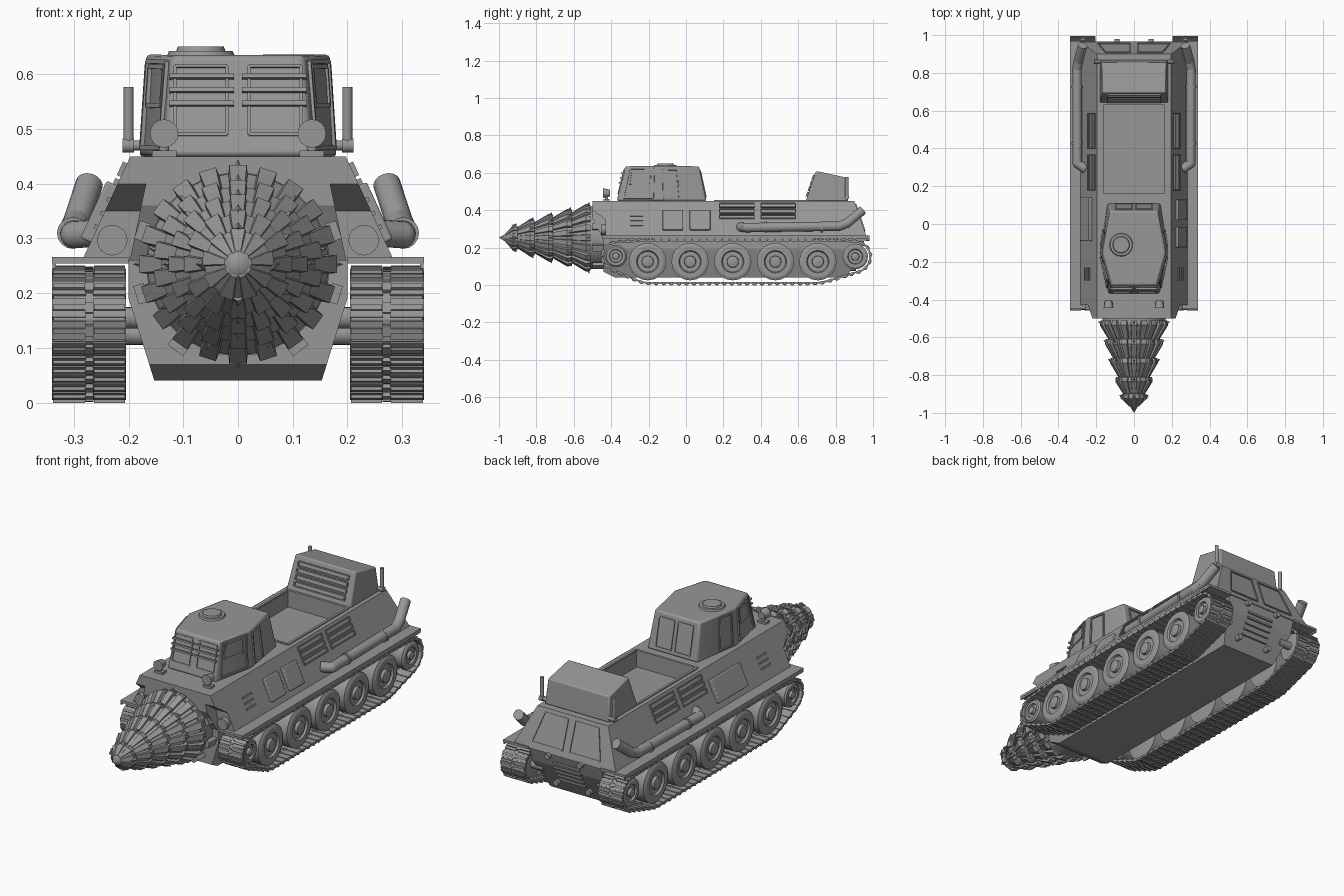
import bpy, bmesh, math
from mathutils import Vector as V, Matrix, geometry

old = bpy.data.objects.get("Cube")
if old:
    bpy.data.objects.remove(old)

GREY = (0.31, 0.31, 0.31, 1)
mat = bpy.data.materials.new("steel grey")
mat.use_nodes = True
mat.diffuse_color = GREY
bsdf = mat.node_tree.nodes["Principled BSDF"]
bsdf.inputs["Base Color"].default_value = GREY
bsdf.inputs["Roughness"].default_value = 0.7
made = []


def axes(x, y, z, origin):
    return Matrix.Translation(origin) @ Matrix((x, y, z)).transposed().to_4x4()


def facing(n, origin):
    n = V(n).normalized()
    x = V((1, 0, 0)) if abs(n.z) > 0.999 else V((0, 0, 1)).cross(n).normalized()
    return axes(x, n.cross(x), n, V(origin))


def box(bm, centre, size, n=(0, 0, 1)):
    bmesh.ops.create_cube(bm, size=1, matrix=facing(n, centre) @ Matrix.Diagonal((*size, 1)))


def bar(bm, p, q, w, t, n):
    """Flat bar from p to q lying on a surface with normal n."""
    p, q, n = V(p), V(q), V(n).normalized()
    x = (q - p).normalized()
    m = axes(x, n.cross(x), n, (p + q) / 2)
    bmesh.ops.create_cube(bm, size=1, matrix=m @ Matrix.Diagonal(((q - p).length, w, t, 1)))


def frame(bm, corners, w, t, n):
    for i in range(4):
        bar(bm, corners[i - 1], corners[i], w, t, n)


def cyl(bm, p, q, r, r2=None, seg=16):
    p, q = V(p), V(q)
    bmesh.ops.create_cone(bm, cap_ends=True, segments=seg, radius1=r, radius2=r if r2 is None else r2,
                          depth=(q - p).length, matrix=facing(q - p, (p + q) / 2))


def tube(bm, pts, r):
    for p, q in zip(pts, pts[1:]):
        cyl(bm, p, q, r)
    for p in pts[1:-1]:
        bmesh.ops.create_uvsphere(bm, u_segments=16, v_segments=8, radius=r, matrix=Matrix.Translation(p))


def loft(bm, rings):
    rings = [[bm.verts.new(p) for p in ring] for ring in rings]
    n = len(rings[0])
    for a, b in zip(rings, rings[1:]):
        for i in range(n):
            bm.faces.new((a[i - 1], a[i], b[i], b[i - 1]))
    bm.faces.new(rings[0])
    bm.faces.new(rings[-1])


def slab(bm, profile, width):
    """Side profile (y, z) spread to a half width that depends on height."""
    loft(bm, [[(s * width(z), y, z) for y, z in profile] for s in (-1, 1)])


def taper(z0, w0, z1, w1):
    return lambda z: w0 + (w1 - w0) * (z - z0) / (z1 - z0)


def finish(bm, name, mirror=False, bevel=0):
    bmesh.ops.recalc_face_normals(bm, faces=bm.faces)
    me = bpy.data.meshes.new(name)
    bm.to_mesh(me)
    bm.free()
    me.materials.append(mat)
    ob = bpy.data.objects.new(name, me)
    bpy.context.collection.objects.link(ob)
    if mirror:
        ob.modifiers.new("mirror", 'MIRROR')
    if bevel:
        b = ob.modifiers.new("bevel", 'BEVEL')
        b.width, b.segments = bevel, 2
    made.append(ob)
    return ob


# Hull: lower tub, waist and sloped upper body
bm = bmesh.new()
slab(bm, [(-.44, .19), (-.44, .07), (-.38, .04), (.86, .04), (.94, .19)], taper(.04, .153, .19, .2))
slab(bm, [(-.44, .26), (-.44, .19), (.94, .19), (.96, .26)], lambda z: .2)
slab(bm, [(-.5, .44), (-.5, .36), (-.45, .26), (-.4, .26), (-.4, .44)], taper(.26, .198, .44, .16))
finish(bm, "lower_hull")
bm = bmesh.new()
slab(bm, [(-.5, .45), (-.5, .4), (-.43, .35), (-.43, .26), (.965, .26), (.9, .45)], taper(.26, .285, .45, .197))
upper = finish(bm, "upper_hull")

# Cargo bed cut into the deck
bm = bmesh.new()
box(bm, (0, .395, .44), (.325, .47, .14))
cutter = finish(bm, "bed_cutter")
cutter.hide_render = True
cutter.hide_set(True)
cutter.display_type = 'WIRE'
cut = upper.modifiers.new("bed", 'BOOLEAN')
cut.object, cut.operation, cut.solver = cutter, 'DIFFERENCE', 'EXACT'
made.remove(cutter)
bm = bmesh.new()
frame(bm, [(-.17, .155, .45), (.17, .155, .45), (.17, .635, .45), (-.17, .635, .45)], .012, .01, (0, 0, 1))
finish(bm, "bed_rim")

# Fenders
bm = bmesh.new()
box(bm, (.27, .26, .26), (.14, 1.42, .012))
box(bm, (.336, .26, .255), (.006, 1.42, .02))
finish(bm, "fender", True)

# Cab with a six-sided plan
low = [(.135, -.37, .45), (.18, -.15, .45), (.14, .11, .45)]
top = [(.12, -.325, .635), (.168, -.15, .637), (.125, .07, .635)]
ring = lambda side: side + [(-x, y, z) for x, y, z in reversed(side)]
bm = bmesh.new()
loft(bm, [ring(low), ring(top)])
finish(bm, "cab", bevel=.009)

# Cab windows, grilles and doors
bm = bmesh.new()


def cab_point(i, u, v):
    return V(low[i]).lerp(V(low[i + 1]), u).lerp(V(top[i]).lerp(V(top[i + 1]), u), v)


def cab_frame(i, u0, u1, v0, v1):
    n = (V(low[i + 1]) - V(low[i])).cross(V(top[i]) - V(low[i]))
    frame(bm, [cab_point(i, u, v) for u, v in ((u0, v0), (u1, v0), (u1, v1), (u0, v1))], .008, .012, n)


cab_frame(0, .22, .78, .5, .88)
cab_frame(0, .15, .88, .08, .93)
cab_frame(1, .12, .45, .08, .9)
front_n = (0, -.185, .045)
front = lambda x, z: V((x, -.37 + (z - .45) * .243, z))
frame(bm, [front(.02, .49), front(.115, .49), front(.115, .615), front(.02, .615)], .006, .01, front_n)
for z in (.545, .57, .595):
    bar(bm, front(.007, z), front(.125, z), .008, .026, front_n)
back = lambda x, z: V((x, .11 - (z - .45) * .216, z))
frame(bm, [back(.01, .47), back(.095, .47), back(.095, .61), back(.01, .61)], .006, .01, (0, .185, .04))
finish(bm, "cab_frames", True)

bm = bmesh.new()
for z0, z1, r, r2 in ((.63, .643, .064, .058), (.643, .651, .045, .042)):
    cyl(bm, (-.068, -.11, z0), (-.068, -.11, z1), r, r2, 24)
finish(bm, "roof_hatch")

# Rear engine housing with front louvres
bm = bmesh.new()
slab(bm, [(.64, .45), (.695, .61), (.855, .575), (.868, .45)], taper(.45, .18, .61, .168))
finish(bm, "engine_housing", bevel=.006)
bm = bmesh.new()
face = lambda x, z: V((x, .64 + (z - .45) * .344, z))
for z in (.475, .505, .535, .565):
    frame(bm, [face(-.14, z), face(.14, z), face(.14, z + .02), face(-.14, z + .02)], .006, .016, (0, -.16, .055))
finish(bm, "housing_louvres")

# Side vents, slots and hatches lying on the sloped hull sides
slope_n = (.19, 0, .088)
slope = lambda y, z: V((.285 - (z - .26) * .463, y, z))
bm = bmesh.new()
for y in (.18, .4):
    for z in (.355, .385, .415):
        frame(bm, [slope(y, z), slope(y + .185, z), slope(y + .185, z + .02), slope(y, z + .02)], .005, .016, slope_n)
for z in (.32, .345, .37):
    bar(bm, slope(-.3, z), slope(-.23, z), .008, .012, slope_n)
finish(bm, "side_vents", True)
bm = bmesh.new()
for y in (-.125, .02):
    bar(bm, slope(y, .345), slope(y + .11, .345), .115, .03, slope_n)
bar(bm, (-.246, -.09, .345), (-.246, .14, .345), .115, .04, (-.19, 0, .088))
finish(bm, "side_hatches", bevel=.004)

# Rear panels, grille and tow hooks
bm = bmesh.new()
rear = lambda x, z: V((x, .965 - (z - .26) * .342, z))
rear_n = (0, .19, .065)
frame(bm, [rear(.02, .29), rear(.19, .29), rear(.15, .43), rear(.02, .43)], .006, .01, rear_n)
finish(bm, "rear_panels", True)
bm = bmesh.new()
for z in (.115, .14, .165, .19, .215):
    y = .86 + .08 * (z - .04) / .15 if z < .19 else .94 + .02 * (z - .19) / .07
    box(bm, (0, y, z), (.15, .016, .01))
for x in (-.09, .09):
    cyl(bm, (x, .96, .25), (x, .98, .25), .014)
    cyl(bm, (x, .87, .09), (x, .91, .09), .014)
finish(bm, "rear_grille")

# Exhaust pipes and upright stacks
bm = bmesh.new()
tube(bm, [V(p) for p in ((.255, .29, .31), (.3, .32, .307), (.302, .82, .315), (.295, .86, .33), (.272, .945, .4))], .025)
for y in (.42, .72):
    cyl(bm, (.302, y, .31), (.302, y + .012, .31), .029)
tube(bm, [V((.17, .86, .47)), V((.2, .86, .47)), V((.2, .86, .577))], .009)
cyl(bm, (.19, .86, .47), (.211, .86, .47), .013)
finish(bm, "exhaust_pipe", True)

# Headlights and lower lamps
bm = bmesh.new()
cyl(bm, (.135, -.445, .492), (.135, -.405, .492), .026, .018)
cyl(bm, (.135, -.425, .45), (.135, -.425, .48), .009)
box(bm, (.135, -.425, .455), (.045, .03, .012))
cyl(bm, (.23, -.455, .297), (.23, -.42, .297), .028)
finish(bm, "front_lamps", True)

# Drill: stepped cones with raised ribs and cutting spikes
AXIS = .253


def polar(r, a, y):
    return V((r * math.sin(a), y, AXIS + r * math.cos(a)))


bm = bmesh.new()
tiers = [(-.62, .13, -.51, .182, 20), (-.72, .105, -.61, .155, 18), (-.82, .078, -.71, .128, 16),
         (-.91, .052, -.81, .1, 12), (-.965, .025, -.9, .067, 9)]
for y0, r0, y1, r1, n in tiers:
    step = math.tau / n
    marks = [((k + f) * step, g) for k in range(n) for f, g in ((-.28, 1), (.28, 1), (.34, .91), (.66, .91))]
    loft(bm, [[polar(r * g, a, y) for a, g in marks]
              for r, y in ((r0, y0), (r1, y1 - .025), (r1 * .97, y1))])
    spikes = 4 if n == 20 else n // 2
    for k in range(spikes):
        a = k * math.tau / spikes
        cyl(bm, polar(r1 * .88, a, y1 - .02), polar(r1 + .01, a, y1 - .005), .014, 0, 4)
cyl(bm, (0, -.94, AXIS), (0, -1, AXIS), .036, 0, 16)
finish(bm, "drill")
bm = bmesh.new()
cyl(bm, (0, -.53, AXIS), (0, -.42, AXIS), .168, seg=32)
for deg in (36, 71, 107, 144):
    for s in (-1, 1):
        a = math.radians(deg * s)
        bar(bm, polar(.185, a, -.5), polar(.185, a, -.43), .035, .02, (math.sin(a), 0, math.cos(a)))
finish(bm, "drill_collar")

# Running gear
wheels = [(-.375, .155, .06)] + [(y, .125, .1) for y in (-.205, .022, .25, .478, .705)] + [(.905, .152, .068)]
section = [(.15, .34), (.3, .336), (.32, .322), (.55, .322), (.6, .332), (.85, .332), (1, .325), (1, .225), (.2, .22)]
bm = bmesh.new()
for y, z, r in wheels:
    loft(bm, [[(x, y + g * r * math.cos(k * math.tau / 20), z + g * r * math.sin(k * math.tau / 20))
               for k in range(20)] for g, x in section])
    cyl(bm, (.15, y, z), (.23, y, z), .02)
finish(bm, "road_wheels", True)

# Track: links spaced evenly round the wheels
cloud = [V((y + (r + .014) * math.cos(a * math.tau / 48), z + (r + .014) * math.sin(a * math.tau / 48)))
         for y, z, r in wheels for a in range(48)]
loop = [cloud[i] for i in geometry.convex_hull_2d(cloud)]
lengths = [(loop[i] - loop[i - 1]).length for i in range(len(loop))]
LINKS = 76
pitch = sum(lengths) / LINKS
middle = sum(loop, V((0, 0))) / len(loop)


def along(d):
    d %= sum(lengths)
    for i, l in enumerate(lengths):
        if d <= l:
            return loop[i - 1].lerp(loop[i], d / l)
        d -= l
    return loop[-1]


bm = bmesh.new()
for k in range(LINKS):
    p, q = along(k * pitch), along((k + 1) * pitch)
    c, t = (p + q) / 2, (q - p).normalized()
    n = V((t.y, -t.x))
    if n.dot(c - middle) < 0:
        n = -n
    for x, w, off, size, h in ((.235, .06, 0, .86, .012), (.309, .062, 0, .86, .012), (.272, .13, 0, 1.05, .005),
                               (.272, .016, .002, .5, .016), (.235, .056, .008, .25, .008), (.309, .058, .008, .25, .008)):
        e = c + n * off
        box(bm, (x, e.x, e.y), (w, pitch * size, h), (0, n.x, n.y))
finish(bm, "track", True)

bpy.ops.object.select_all(action='DESELECT')
for ob in made:
    ob.select_set(True)
bpy.context.view_layer.objects.active = made[0]
bpy.ops.object.shade_smooth_by_angle(angle=math.radians(25))
